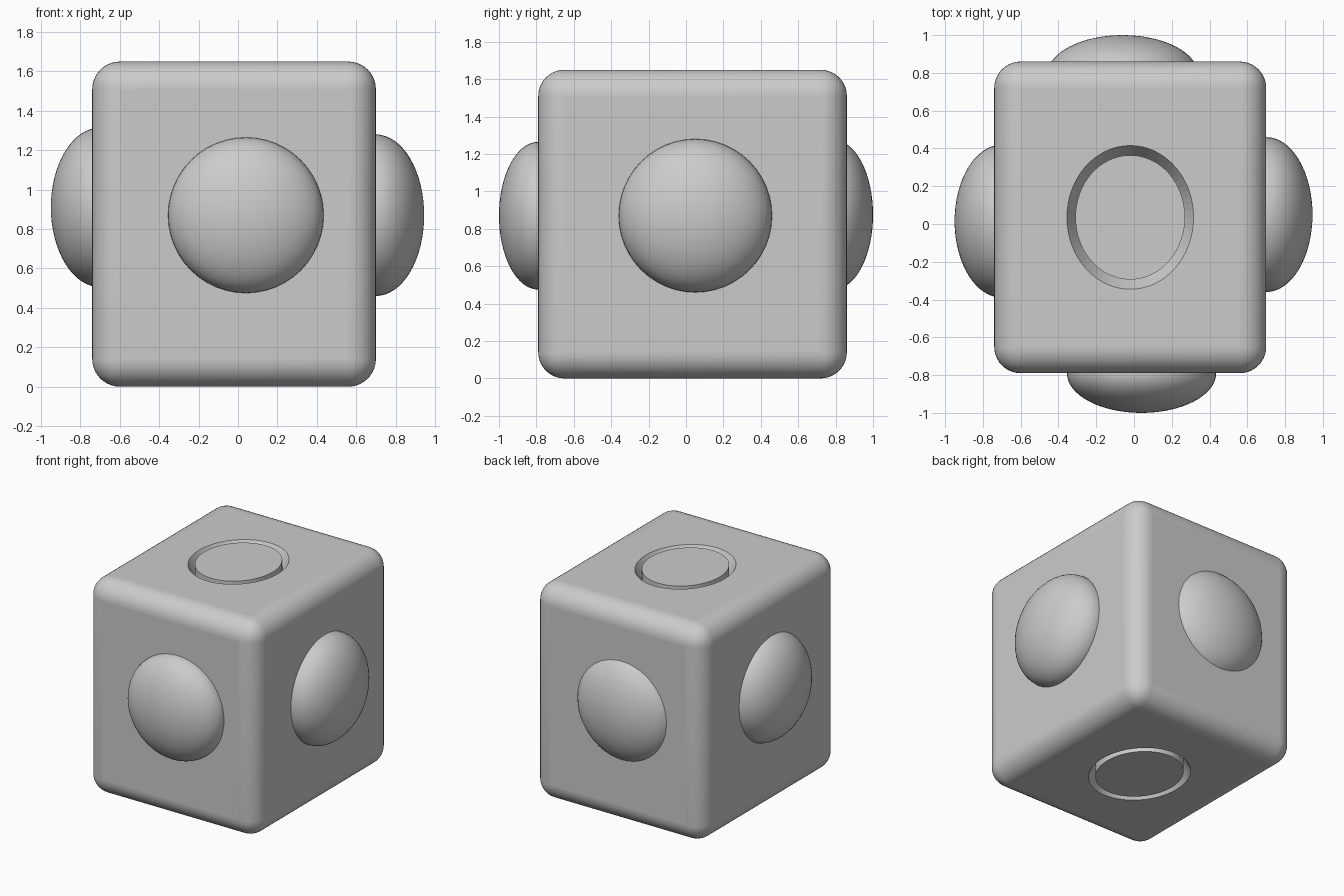
import bpy, bmesh
from math import cos, sin, pi, radians, tau
from mathutils import Matrix

if "Cube" in bpy.data.objects:
    bpy.data.objects.remove(bpy.data.objects["Cube"])


def smooth(ob):
    bpy.ops.object.select_all(action='DESELECT')
    ob.select_set(True)
    bpy.context.view_layer.objects.active = ob
    bpy.ops.object.shade_smooth_by_angle(angle=radians(30))


def add(name, bm):
    bmesh.ops.recalc_face_normals(bm, faces=bm.faces)
    me = bpy.data.meshes.new(name)
    bm.to_mesh(me)
    bm.free()
    ob = bpy.data.objects.new(name, me)
    bpy.context.collection.objects.link(ob)
    return ob


CX, CY, HEIGHT = -0.02, 0.035, 1.65

# Rounded block
bm = bmesh.new()
bmesh.ops.create_cube(bm, size=1, matrix=Matrix.Translation((CX, CY, HEIGHT / 2))
                      @ Matrix.Diagonal((1.44, 1.65, HEIGHT, 1)))
block = add("block", bm)
bevel = block.modifiers.new("round_edges", 'BEVEL')
bevel.width = 0.14
bevel.segments = 10


# Oval grooves: sloped outer wall, upright inner wall
def groove(name, z, up):
    n = 64
    profile = [(1.018, 0.01), (0.866, -0.08), (0.866, 0.01)]
    bm = bmesh.new()
    rings = []
    for s, h in profile:
        rings.append([bm.verts.new((CX + 0.335 * s * cos(tau * i / n),
                                    CY + 0.38 * s * sin(tau * i / n), z + up * h))
                      for i in range(n)])
    for k in range(3):
        a, b = rings[k], rings[(k + 1) % 3]
        for i in range(n):
            j = (i + 1) % n
            bm.faces.new((a[i], a[j], b[j], b[i]))
    cutter = add(name, bm)
    cutter.hide_render = True
    cutter.hide_set(True)
    cut = block.modifiers.new(name, 'BOOLEAN')
    cut.operation = 'DIFFERENCE'
    cut.solver = 'EXACT'
    cut.object = cutter


smooth(block)
groove("top_groove_cutter", HEIGHT, 1)
groove("bottom_groove_cutter", 0, -1)


# Domed bumps on the four sides, poles pointing outwards
def bump(name, centre, radius, depth, axis):
    turn = Matrix.Rotation(pi / 2, 4, 'Y' if axis == 'X' else 'X')
    bm = bmesh.new()
    bmesh.ops.create_uvsphere(bm, u_segments=48, v_segments=32, radius=1,
                              matrix=Matrix.Translation(centre) @ turn
                              @ Matrix.Diagonal((radius, radius, depth, 1)))
    smooth(add(name, bm))


bump("front_bump", (0.04, -0.79, 0.87), 0.395, 0.21, 'Y')
bump("back_bump", (-0.06, 0.79, 0.875), 0.40, 0.21, 'Y')
bump("right_bump", (0.70, 0.05, 0.87), 0.41, 0.245, 'X')
bump("left_bump", (-0.70, 0.015, 0.91), 0.405, 0.25, 'X')
